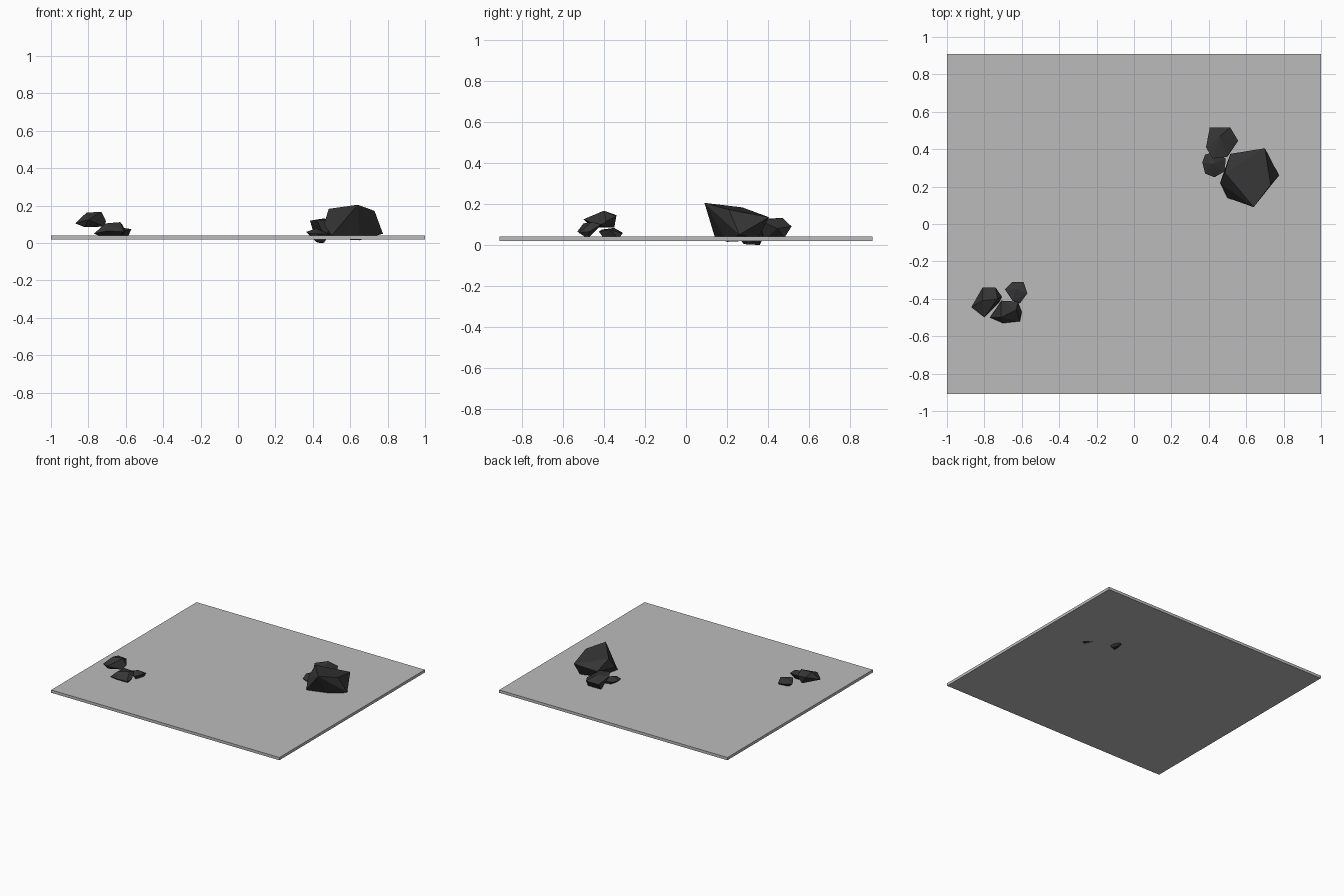
import bpy, bmesh


def material(name, value):
    m = bpy.data.materials.new(name)
    m.diffuse_color = (value, value, value, 1)
    return m


def finish(name, bm, mat):
    bmesh.ops.recalc_face_normals(bm, faces=bm.faces)
    mesh = bpy.data.meshes.new(name)
    bm.to_mesh(mesh)
    bm.free()
    mesh.materials.append(mat)
    bpy.context.collection.objects.link(bpy.data.objects.new(name, mesh))


def rock(name, corners):
    """Faceted boulder: convex hull around a few corner points."""
    bm = bmesh.new()
    for c in corners:
        bm.verts.new(c)
    hull = bmesh.ops.convex_hull(bm, input=bm.verts)
    loose = [v for v in hull["geom_interior"] if isinstance(v, bmesh.types.BMVert)]
    bmesh.ops.delete(bm, geom=loose, context='VERTS')
    finish(name, bm, charcoal)


charcoal = material("charcoal stone", 0.035)
grey = material("grey ground", 0.5)

# Thin ground slab
bm = bmesh.new()
bmesh.ops.create_cube(bm, size=1)
for v in bm.verts:
    v.co = (v.co.x * 2, v.co.y * 1.82, 0.029 + v.co.z * 0.022)
finish("ground_slab", bm, grey)

# Cluster at back right
rock("large_rock", [
    (.64, .09, .205), (.70, .405, .135), (.485, .275, .183), (.515, .375, .11),
    (.73, .21, .172), (.775, .26, .05), (.50, .14, .04), (.46, .22, .10),
    (.65, .20, .015), (.56, .30, .02), (.68, .35, .03)])
rock("back_rock", [
    (.405, .515, .09), (.515, .515, .09), (.557, .445, .08), (.50, .36, .12),
    (.42, .35, .125), (.385, .41, .12), (.46, .47, .132), (.41, .48, .035),
    (.52, .48, .035), (.47, .38, .025)])
rock("pebble_right", [
    (.365, .33, .06), (.38, .27, .05), (.43, .25, .05), (.485, .28, .045),
    (.49, .35, .05), (.44, .39, .06), (.38, .37, .06), (.42, .32, .078),
    (.42, .28, .005), (.46, .30, .002), (.44, .36, 0)])

# Cluster at front left
rock("raised_rock", [
    (-.81, -.34, .145), (-.74, -.34, .14), (-.705, -.39, .115), (-.80, -.50, .125),
    (-.87, -.445, .105), (-.81, -.41, .163), (-.73, -.40, .167), (-.82, -.46, .085),
    (-.72, -.42, .09), (-.77, -.35, .085)])
rock("middle_rock", [
    (-.77, -.50, .05), (-.71, -.41, .10), (-.62, -.415, .10), (-.60, -.47, .065),
    (-.61, -.52, .06), (-.70, -.53, .065), (-.63, -.46, .112), (-.71, -.50, .105),
    (-.72, -.48, .03), (-.63, -.48, .03)])
rock("pebble_left", [
    (-.69, -.35, .06), (-.65, -.31, .06), (-.59, -.31, .055), (-.57, -.37, .075),
    (-.61, -.425, .065), (-.65, -.41, .075), (-.63, -.35, .083), (-.66, -.34, .03),
    (-.59, -.33, .03), (-.61, -.40, .03)])
